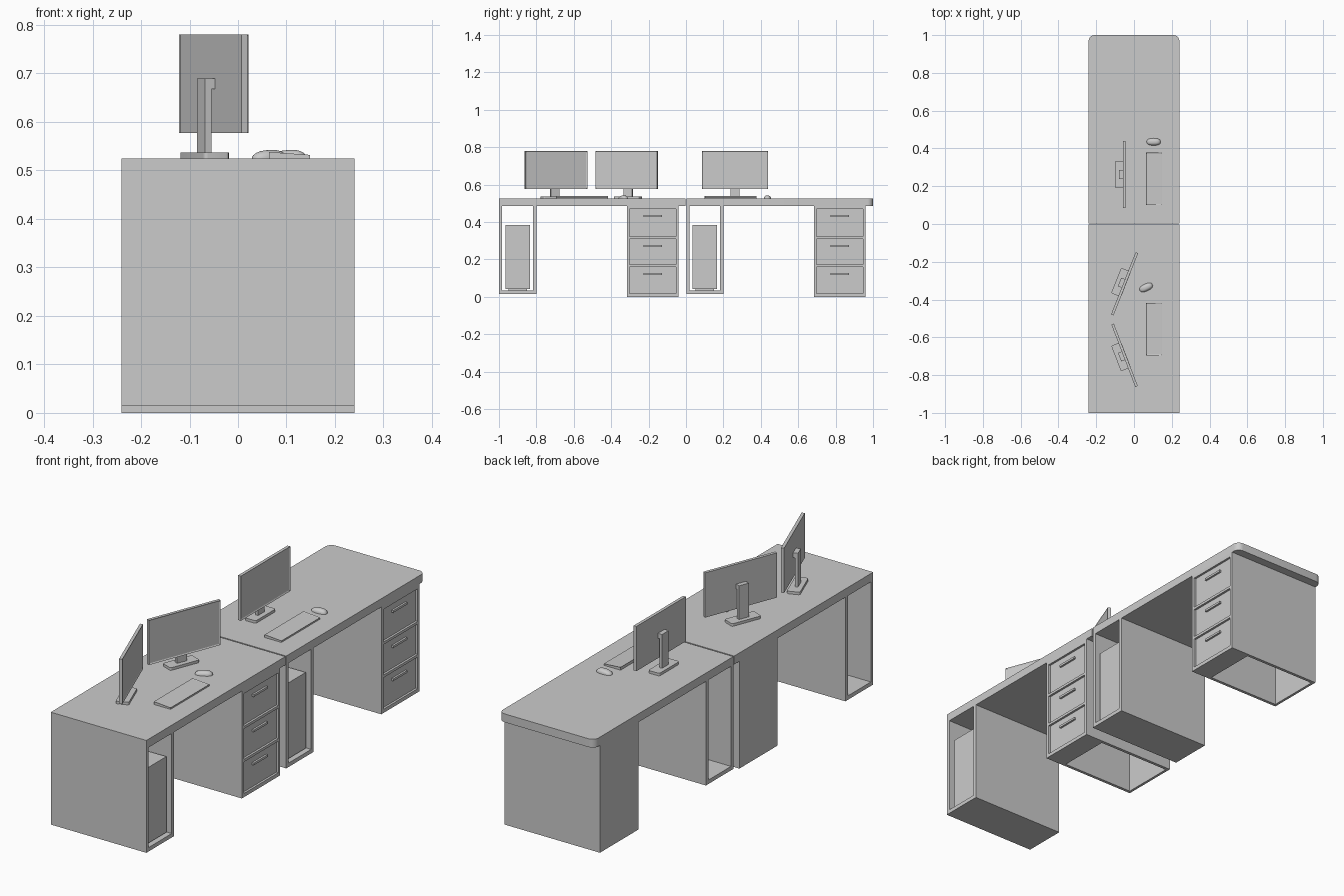
import bpy, bmesh, math
from mathutils import Matrix, Vector

if "Cube" in bpy.data.objects:
    bpy.data.objects.remove(bpy.data.objects["Cube"])

TOP, UNDER, HX = 0.525, 0.487, 0.24


def add_box(bm, x, y, z):
    m = Matrix.LocRotScale(Vector(((x[0]+x[1])/2, (y[0]+y[1])/2, (z[0]+z[1])/2)), None,
                           Vector((x[1]-x[0], y[1]-y[0], z[1]-z[0])))
    return bmesh.ops.create_cube(bm, size=1, matrix=m)["verts"]


def finish(name, bm, loc=(0, 0, 0), rot=0.0):
    bmesh.ops.recalc_face_normals(bm, faces=bm.faces[:])
    me = bpy.data.meshes.new(name)
    bm.to_mesh(me)
    bm.free()
    ob = bpy.data.objects.new(name, me)
    ob.location = loc
    ob.rotation_euler.z = rot
    bpy.context.collection.objects.link(ob)
    return ob


def boxes(name, parts, loc=(0, 0, 0), rot=0.0):
    bm = bmesh.new()
    for p in parts:
        add_box(bm, *p)
    return finish(name, bm, loc, rot)


def smooth(ob, angle=35):
    bpy.ops.object.select_all(action='DESELECT')
    ob.select_set(True)
    bpy.context.view_layer.objects.active = ob
    bpy.ops.object.shade_smooth_by_angle(angle=math.radians(angle))


def bevel_vertical(bm, verts, radius, keep=lambda e: True):
    edges = {e for v in verts for e in v.link_edges
             if abs(e.verts[0].co.z - e.verts[1].co.z) > 1e-4 and keep(e)}
    bmesh.ops.bevel(bm, geom=list(edges), offset=radius, segments=6, affect='EDGES', profile=0.5)


def inset_front(bm, width, depth):
    # recess the face pointing along +x
    f = max(bm.faces, key=lambda f: f.calc_center_median().x)
    bmesh.ops.inset_region(bm, faces=[f], thickness=width, depth=0)
    bmesh.ops.translate(bm, verts=f.verts[:], vec=(-depth, 0, 0))


# Desktops: one square, one with rounded outer corners
boxes("desktop_near", [((-HX, HX), (-1, -0.003), (UNDER, TOP))])
bm = bmesh.new()
vs = add_box(bm, (-HX, HX), (0.003, 1), (UNDER, TOP))
bevel_vertical(bm, vs, 0.03, lambda e: e.verts[0].co.y > 0.5)
smooth(finish("desktop_far", bm))

for tag, y0 in (("near", -1.0), ("far", 0.003)):
    y1 = math.floor(y0) + 0.2
    base = math.floor(y0)
    # Open computer bay, seen through front to back
    boxes(f"computer_bay_{tag}", [
        ((-HX, HX), (y0, y0 + 0.017), (0.015, UNDER)),
        ((-HX, HX), (y1 - 0.018, y1), (0.015, UNDER)),
        ((-HX, HX), (y0 + 0.017, y1 - 0.018), (0.015, 0.033))])
    # Computer tower on low feet
    boxes(f"computer_tower_{tag}", [
        ((-0.12, 0.225), (base + 0.035, base + 0.165), (0.041, 0.385)),
        ((-0.11, 0.215), (base + 0.05, base + 0.15), (0.033, 0.041))])

    # Drawer cabinet: open-bottom shell with a front frame
    a, b = base + 0.685, base + 0.96
    rails = [(0.0, 0.017), (0.16, 0.172), (0.31, 0.322), (0.47, UNDER)]
    parts = [((-HX, HX), (a, a + 0.014), (0, UNDER)),
             ((-HX, HX), (b - 0.014, b), (0, UNDER)),
             ((-HX, -HX + 0.012), (a + 0.014, b - 0.014), (0, UNDER))]
    parts += [((0.14, HX), (a + 0.014, b - 0.014), r) for r in rails]
    boxes(f"drawer_cabinet_{tag}", parts)
    # Recessed drawers with bar handles
    mid = (a + b) / 2
    for i in range(3):
        lo, hi = rails[i][1], rails[i + 1][0]
        boxes(f"drawer_{tag}_{i + 1}", [((0.14, 0.23), (a + 0.014, b - 0.014), (lo, hi))])
        hz = hi - 0.038
        boxes(f"drawer_handle_{tag}_{i + 1}",
              [((0.23, 0.239), (mid - 0.05, mid + 0.05), (hz - 0.005, hz + 0.005))])


def monitor(tag, x, y, deg):
    loc, rot = (x, y, 0), math.radians(deg)
    # Screen with recessed display
    bm = bmesh.new()
    add_box(bm, (-0.007, 0.007), (-0.177, 0.177), (0.577, 0.78))
    inset_front(bm, 0.008, 0.003)
    finish(f"monitor_screen_{tag}", bm, loc, rot)
    # Pole and arm
    boxes(f"monitor_stand_{tag}", [
        ((-0.028, -0.014), (-0.024, 0.024), (0.535, 0.69)),
        ((-0.014, -0.007), (-0.024, 0.024), (0.668, 0.69))], loc, rot)
    # Foot plate
    bm = bmesh.new()
    vs = add_box(bm, (-0.048, 0.008), (-0.072, 0.072), (TOP, 0.537))
    bevel_vertical(bm, vs, 0.008)
    smooth(finish(f"monitor_base_{tag}", bm, loc, rot))


monitor("far", -0.052, 0.262, 0)
monitor("near_inner", -0.05, -0.317, -21.5)
monitor("near_outer", -0.05, -0.695, 21)


def keyboard(tag, x, y):
    # Wedge body, higher at the back, with a sunken key field
    bm = bmesh.new()
    add_box(bm, (-0.042, 0.042), (-0.139, 0.139), (TOP, 0.532))
    for v in bm.verts:
        if v.co.z > 0.53 and v.co.x < 0:
            v.co.z = 0.538
    f = max(bm.faces, key=lambda f: f.calc_center_median().z)
    bmesh.ops.inset_region(bm, faces=[f], thickness=0.005, depth=0)
    bmesh.ops.translate(bm, verts=f.verts[:], vec=(0, 0, -0.002))
    finish(f"keyboard_{tag}", bm, (x, y, 0))


keyboard("near", 0.106, -0.556)
keyboard("far", 0.106, 0.239)


def mouse(tag, x, y, deg):
    # Squarish half dome, highest towards the front palm end
    bm = bmesh.new()
    bmesh.ops.create_uvsphere(bm, u_segments=24, v_segments=14, radius=1)
    bmesh.ops.bisect_plane(bm, geom=bm.verts[:] + bm.edges[:] + bm.faces[:], plane_co=(0, 0, 0),
                           plane_no=(0, 0, -1), clear_outer=True)
    bmesh.ops.holes_fill(bm, edges=[e for e in bm.edges if e.is_boundary])
    for v in bm.verts:
        c = v.co
        sq = [math.copysign(abs(k) ** 0.8, k) for k in (c.x, c.y)]
        v.co = (0.037 * sq[0], 0.019 * sq[1], 0.017 * c.z * (1 + 0.15 * c.x))
    smooth(finish(f"mouse_{tag}", bm, (x, y, TOP), math.radians(deg)), 50)


mouse("near", 0.064, -0.336, 25)
mouse("far", 0.104, 0.435, 0)
